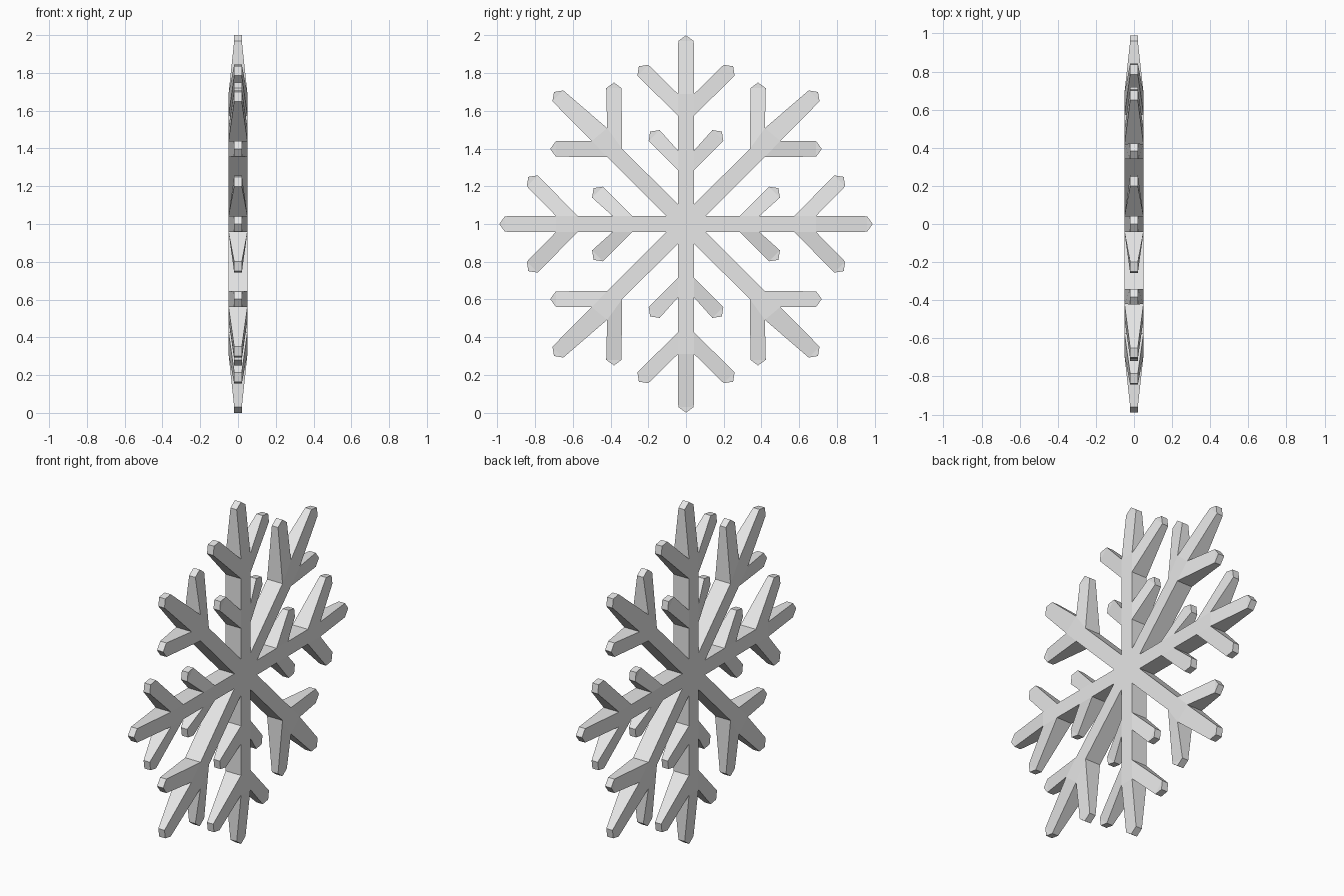
import bpy, bmesh, math
from mathutils import Vector

if "Cube" in bpy.data.objects:
    bpy.data.objects.remove(bpy.data.objects["Cube"])

W = 0.043        # half width of the arms
THICK = 0.05     # half thickness of the flat core
TIP_THICK = 0.02 # half thickness at the twig tips

frost = bpy.data.materials.new("frost_white")
frost.diffuse_color = (0.8, 0.8, 0.8, 1)
frost.use_nodes = True
frost.node_tree.nodes["Principled BSDF"].inputs["Base Color"].default_value = frost.diffuse_color

# Outline of the flat core in one quadrant (y, z), counterclockwise
core = [(0, 0), (.69, 0), (.69, W), (.575, W), (.39, W), (.285, W), (.105, W),
        (.417, .355), (.50, .44), (.418, .508), (.34, .40),
        (W, .105), (W, .285), (W, .39), (W, .575), (W, .69), (0, .69)]

# Tapered twigs: core edge start -> (tip point, direction in degrees)
twigs = {2: ((.836, .250), 45), 4: ((.49, .19), 45),
         7: ((.72, .398), 0), 8: ((.70, .70), 45), 9: ((.382, .75), 90),
         12: ((.19, .49), 45), 14: ((.250, .836), 45)}

# Arm ends lie on the mirror planes, so only half of each is built
half_ends = {1: ((.99, 0), 0), 15: ((0, 1.0), 90)}

bm = bmesh.new()


def pair(p, x):
    """Front vertex at depth x and its partner on the middle plane."""
    return bm.verts.new((x, p[0], p[1])), bm.verts.new((0, p[0], p[1]))


def walls(chain):
    for (a, a0), (b, b0) in zip(chain, chain[1:]):
        bm.faces.new((a, a0, b0, b))


def twig(right, left, tip, angle, half=None):
    """Taper from a core edge to a blunt pointed tip."""
    d = Vector((math.cos(math.radians(angle)), math.sin(math.radians(angle))))
    n = Vector((-d.y, d.x)) * 0.041
    neck = Vector(tip) - d * 0.03
    r = pair(neck if half == "right" else neck - n, TIP_THICK)
    l = pair(neck if half == "left" else neck + n, TIP_THICK)
    t = pair(tip, TIP_THICK)
    bm.faces.new((right[0], r[0], l[0], left[0]))
    bm.faces.new((r[0], t[0], l[0]))
    if half != "right":
        walls([right, r, t])
    if half != "left":
        walls([t, l, left])


# Flat core with its twigs and side walls
pts = [pair(p, THICK) for p in core]
bm.faces.new([p[0] for p in pts])
for i in range(1, len(pts) - 1):
    a, b = pts[i], pts[i + 1]
    if i in twigs:
        twig(a, b, *twigs[i])
    elif i in half_ends:
        twig(a, b, *half_ends[i], half="right" if i == 1 else "left")
    else:
        walls([a, b])

# Drop the unused middle-plane vertices and fix face directions
bmesh.ops.delete(bm, geom=[v for v in bm.verts if not v.link_faces], context='VERTS')
bmesh.ops.recalc_face_normals(bm, faces=bm.faces[:])
if max(bm.faces, key=lambda f: len(f.verts)).normal.x < 0:
    bmesh.ops.reverse_faces(bm, faces=bm.faces[:])

mesh = bpy.data.meshes.new("snowflake")
bm.to_mesh(mesh)
bm.free()
mesh.materials.append(frost)
flake = bpy.data.objects.new("snowflake", mesh)
flake.location = (0, 0, 1)
bpy.context.collection.objects.link(flake)

# Mirror to the other quadrants and the opposite side
mirror = flake.modifiers.new("mirror", 'MIRROR')
mirror.use_axis = (True, True, True)
mirror.merge_threshold = 0.0005
